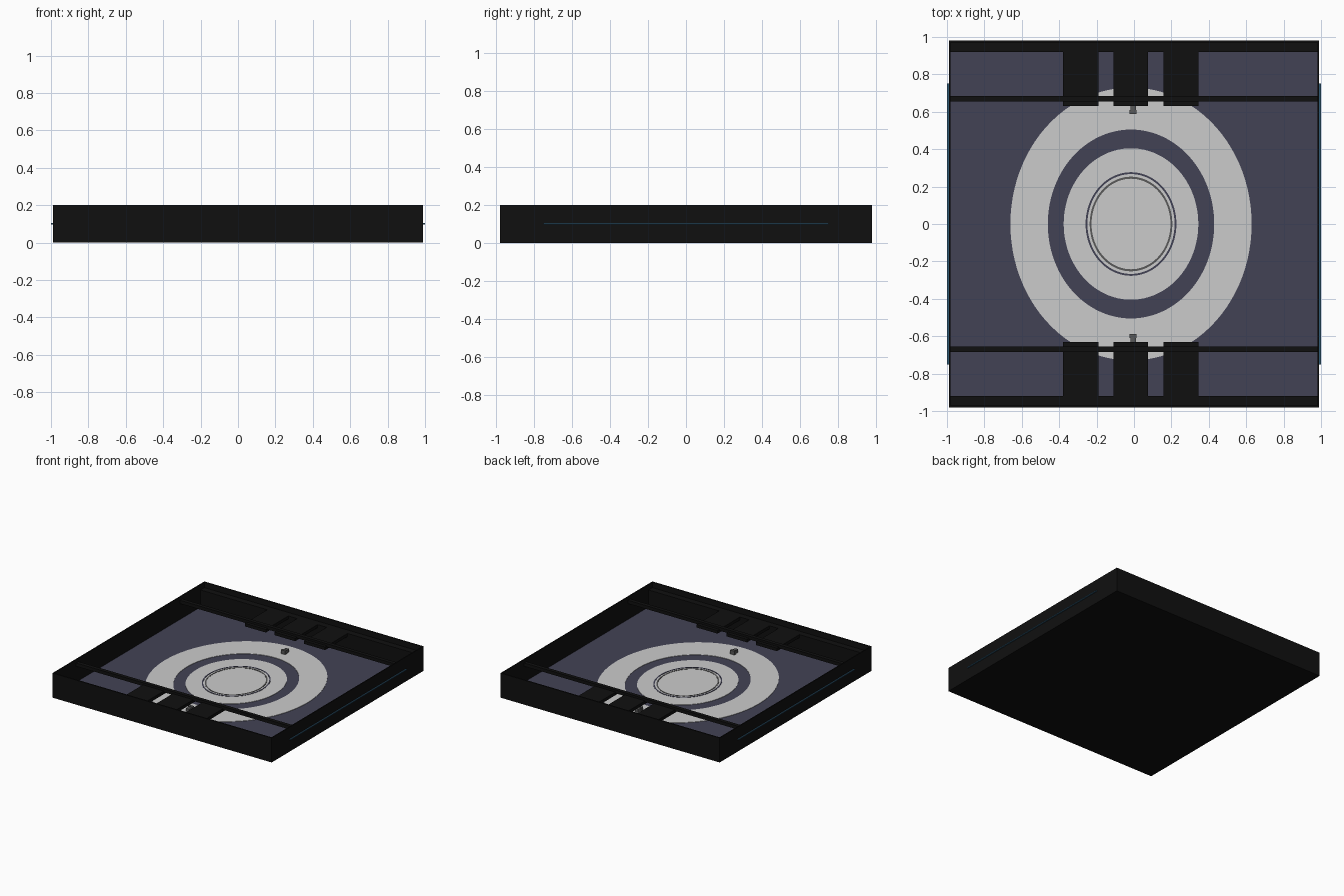
import bpy, bmesh
from math import cos, sin, pi

if "Cube" in bpy.data.objects:
    bpy.data.objects.remove(bpy.data.objects["Cube"])


def material(name, color):
    m = bpy.data.materials.new(name)
    m.diffuse_color = (*color, 1)
    m.use_nodes = True
    m.node_tree.nodes["Principled BSDF"].inputs["Base Color"].default_value = m.diffuse_color
    return m


BLACK = material("black", (0.005, 0.005, 0.005))
SLATE = material("slate", (0.055, 0.055, 0.09))
DARK_GREY = material("dark_grey", (0.1, 0.1, 0.1))
BLUE = material("blue", (0.03, 0.1, 0.17))


def finish(name, bm, mat):
    bmesh.ops.recalc_face_normals(bm, faces=bm.faces)
    me = bpy.data.meshes.new(name)
    bm.to_mesh(me)
    bm.free()
    ob = bpy.data.objects.new(name, me)
    bpy.context.collection.objects.link(ob)
    if mat:
        me.materials.append(mat)
    return ob


def box(name, x, y, z, mat):
    """Box from (min, max) ranges on each axis."""
    bm = bmesh.new()
    bmesh.ops.create_cube(bm, size=1)
    for v in bm.verts:
        v.co = [r[0] + (c + 0.5) * (r[1] - r[0]) for r, c in zip((x, y, z), v.co)]
    return finish(name, bm, mat)


def ring(name, outer, inner, z0, z1, mat, n=96, cx=-0.016):
    """Elliptical ring slab; inner=None makes a solid disc."""
    bm = bmesh.new()

    def loop(r, z):
        return [bm.verts.new((cx + r[0] * cos(2 * pi * i / n), r[1] * sin(2 * pi * i / n), z))
                for i in range(n)]

    def bridge(a, b):
        for i in range(n):
            j = (i + 1) % n
            bm.faces.new((a[i], a[j], b[j], b[i]))

    ob_, ot = loop(outer, z0), loop(outer, z1)
    bridge(ob_, ot)
    if inner:
        ib, it = loop(inner, z0), loop(inner, z1)
        bridge(ib, it)
        bridge(ot, it)
        bridge(ob_, ib)
    else:
        bm.faces.new(ot)
        bm.faces.new(ob_)
    return finish(name, bm, mat)


# Tray: base, floor panel and thin walls
box("base", (-0.99, 0.99), (-0.98, 0.98), (0, 0.01), BLACK)
box("floor_panel", (-0.985, 0.985), (-0.93, 0.93), (0.01, 0.016), SLATE)
for side, s in (("left", -1), ("right", 1)):
    box(side + "_wall", sorted((s * 0.982, s * 0.99)), (-0.98, 0.98), (0, 0.2), BLACK)
    box(side + "_light_strip", sorted((s * 0.989, s * 1.0)), (-0.75, 0.75), (0.096, 0.104), BLUE)

# Flat oval markings on the floor
ring("outer_ring", (0.645, 0.73), (0.445, 0.505), 0.015, 0.019, None)
ring("inner_disc", (0.36, 0.405), None, 0.015, 0.019, None)
ring("slate_line", (0.243, 0.277), (0.233, 0.267), 0.018, 0.021, SLATE)
ring("grey_line", (0.221, 0.253), (0.211, 0.242), 0.018, 0.021, DARK_GREY)

# Front and back ends: wall, ledge, rail, three plates and a peg
for end, s in (("front", -1), ("back", 1)):
    def span(a, b):
        return sorted((s * a, s * b))

    box(end + "_wall", (-0.99, 0.99), span(0.97, 0.98), (0, 0.2), BLACK)
    box(end + "_ledge", (-0.985, 0.985), span(0.92, 0.975), (0.005, 0.155), BLACK)
    box(end + "_rail", (-0.985, 0.985), span(0.655, 0.685), (0.145, 0.172), BLACK)
    for i, x in enumerate(((-0.38, -0.19), (-0.11, 0.075), (0.157, 0.345))):
        box(f"{end}_plate_{i + 1}", x, span(0.63, 0.93), (0.13, 0.155), BLACK)
    box(end + "_peg_body", (-0.02, 0.01), span(0.605, 0.645), (0.016, 0.045), DARK_GREY)
    box(end + "_peg_cap", (-0.025, 0.014), span(0.588, 0.61), (0.016, 0.05), DARK_GREY)
